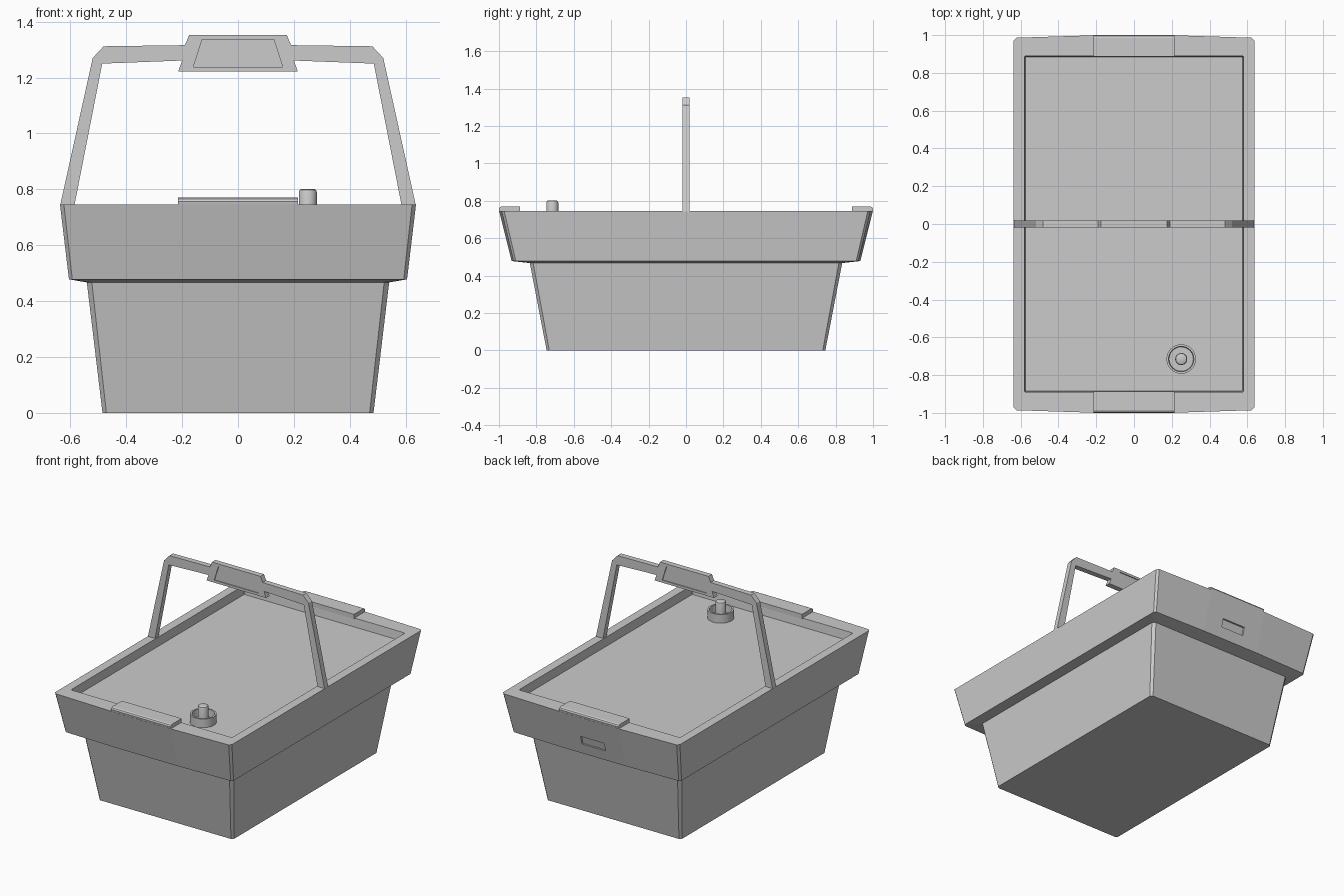
import bpy, bmesh, math

if "Cube" in bpy.data.objects:
    bpy.data.objects.remove(bpy.data.objects["Cube"])


def make(name, bm, smooth=False):
    bmesh.ops.remove_doubles(bm, verts=bm.verts, dist=1e-5)
    bmesh.ops.recalc_face_normals(bm, faces=bm.faces)
    me = bpy.data.meshes.new(name)
    bm.to_mesh(me)
    bm.free()
    ob = bpy.data.objects.new(name, me)
    bpy.context.collection.objects.link(ob)
    if smooth:
        bpy.context.view_layer.objects.active = ob
        ob.select_set(True)
        bpy.ops.object.shade_smooth_by_angle(angle=math.radians(35))
        ob.select_set(False)
    return ob


def loft(bm, rings):
    """Skin a stack of equal point loops and cap both ends."""
    loops = [[bm.verts.new(p) for p in r] for r in rings]
    n = len(loops[0])
    for a, b in zip(loops, loops[1:]):
        for i in range(n):
            j = (i + 1) % n
            bm.faces.new((a[i], a[j], b[j], b[i]))
    bm.faces.new(loops[0])
    bm.faces.new(loops[-1])


def cut(target, cutter):
    """Subtract the cutter, apply, and remove it."""
    cutter.hide_render = True
    mod = target.modifiers.new("cut", 'BOOLEAN')
    mod.operation = 'DIFFERENCE'
    mod.solver = 'EXACT'
    mod.object = cutter
    bpy.context.view_layer.objects.active = target
    bpy.ops.object.modifier_apply(modifier=mod.name)
    bpy.data.objects.remove(cutter)


def mirrored(half):
    return half + [(-x, z) for x, z in reversed(half)]


def section(hx, hy, z, c, bulge):
    """Rectangle with clipped corners; the y sides can swell at the middle."""
    q = [(hx, hy - c), (hx - c, hy), (0.215, hy + bulge)]
    top = q + [(-x, y) for x, y in reversed(q)]
    return [(x, y, z) for x, y in top] + [(-x, -y, z) for x, y in top]


# Tub with overhanging rim and recessed top panel
bm = bmesh.new()
loft(bm, [section(*s) for s in (
    (0.485, 0.745, 0.0, 0.014, 0),
    (0.541, 0.835, 0.467, 0.018, 0),
    (0.605, 0.922, 0.478, 0.012, 0.010),
    (0.637, 0.986, 0.745, 0.014, 0.013),
    (0.580, 0.890, 0.745, 0.004, 0),
    (0.574, 0.884, 0.690, 0.004, 0))])
tub = make("tub", bm)

# Shallow slot in the back of the rim, following its slope
bm = bmesh.new()
loft(bm, [[(sx * 0.085, y0 + 0.24 * (z - 0.575), z)
           for sx, z in ((-1, 0.548), (1, 0.548), (1, 0.602), (-1, 0.602))]
          for y0 in (0.945, 1.05)])
cut(tub, make("slot_cutter", bm))

# Raised lips on the front and back rims
lip = [(0.887, 0.74), (0.887, 0.77), (0.985, 0.77), (0.995, 0.766),
       (1.0, 0.757), (0.997, 0.74)]
for s, name in ((-1, "front_lip"), (1, "back_lip")):
    bm = bmesh.new()
    loft(bm, [[(x, s * y, z) for y, z in lip] for x in (-0.215, 0.215)])
    make(name, bm)

# Carry handle with wide grip
half = [(0.586, 0.74), (0.637, 0.74), (0.520, 1.27), (0.481, 1.312),
        (0.190, 1.316), (0.175, 1.352)]
under = [(0.214, 1.222), (0.200, 1.261), (0.486, 1.25)]
outline = half + [(-x, z) for x, z in reversed(half)] \
    + [(-x, z) for x, z in reversed(under)] + under
bm = bmesh.new()
loft(bm, [[(x, y, z) for x, z in outline] for y in (-0.018, 0.018)])
handle = make("handle", bm)

# Recessed panel on both faces of the grip
panel = mirrored([(0.160, 1.238), (0.128, 1.336)])
for s in (-1, 1):
    bm = bmesh.new()
    loft(bm, [[(x, s * y, z) for x, z in panel] for y in (0.012, 0.05)])
    cut(handle, make("grip_cutter", bm))

# Drain cup with a knob in its middle, turned as one profile
profile = [(0, 0.688), (0.078, 0.688), (0.078, 0.746), (0.067, 0.746),
           (0.064, 0.700), (0.032, 0.700), (0.032, 0.790),
           (0.029, 0.798), (0.022, 0.802), (0, 0.802)]
bm = bmesh.new()
vs = [bm.verts.new((r, 0, z)) for r, z in profile]
es = [bm.edges.new(p) for p in zip(vs, vs[1:])]
bmesh.ops.spin(bm, geom=vs + es, cent=(0, 0, 0), axis=(0, 0, 1),
               angle=2 * math.pi, steps=32)
knob = make("knob_and_cup", bm, smooth=True)
knob.location = (0.25, -0.715, 0)
